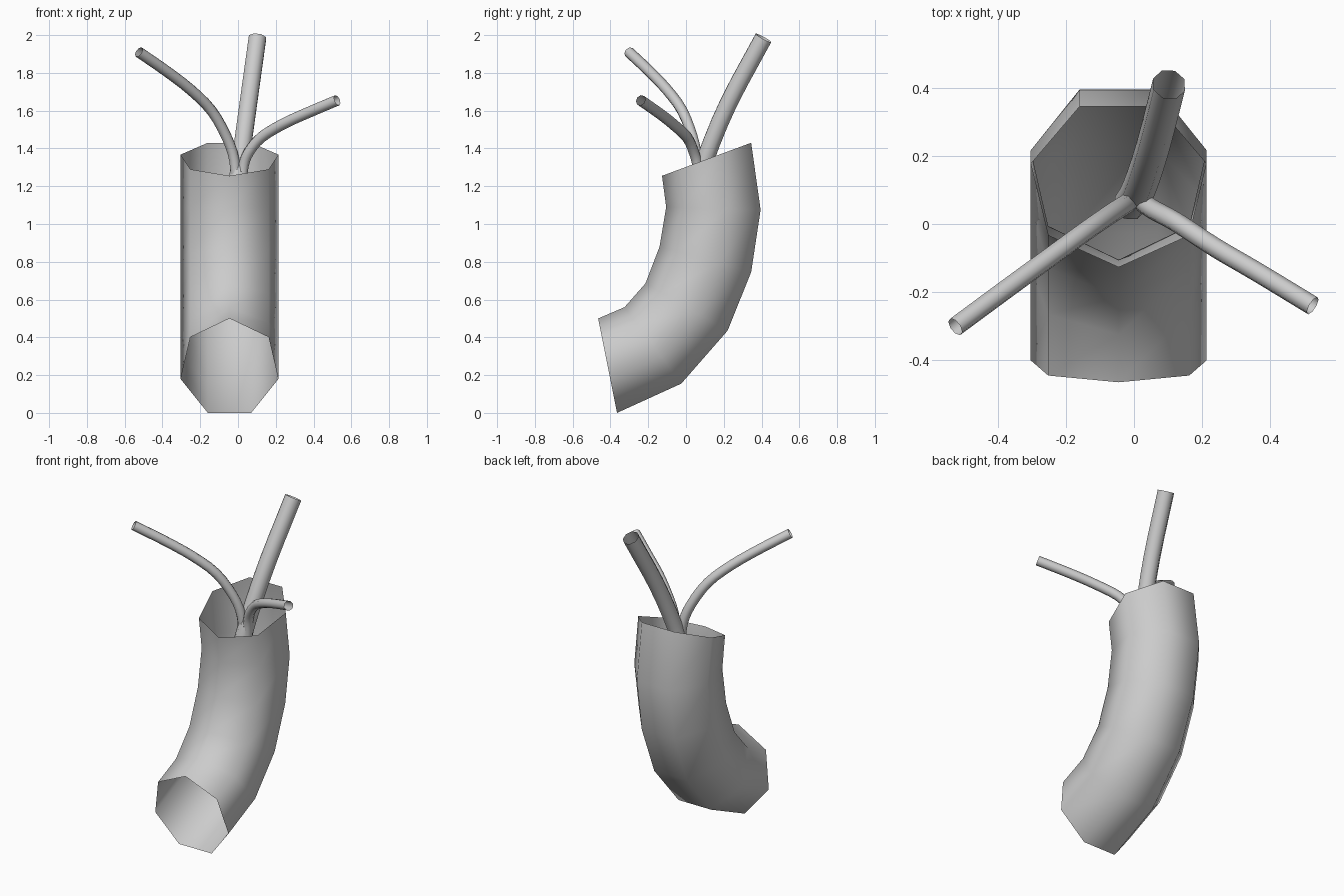
import bpy, math
from mathutils import Vector

if "Cube" in bpy.data.objects:
    bpy.data.objects.remove(bpy.data.objects["Cube"])


def make_mesh(name, verts, rings, sides):
    """Open smooth tube from consecutive rings of vertices."""
    faces = []
    for r in range(rings - 1):
        for k in range(sides):
            n = (k + 1) % sides
            faces.append((r * sides + k, r * sides + n,
                          (r + 1) * sides + n, (r + 1) * sides + k))
    me = bpy.data.meshes.new(name)
    me.from_pydata(verts, [], faces)
    for p in me.polygons:
        p.use_smooth = True
    ob = bpy.data.objects.new(name, me)
    bpy.context.collection.objects.link(ob)
    return ob


# Main bent tube: seven sides, open ends; (front y, z), (back y, z) per ring
profile = [
    ((-0.465, 0.50), (-0.365, 0.00)),
    ((-0.325, 0.56), (-0.025, 0.155)),
    ((-0.215, 0.685), (0.22, 0.435)),
    ((-0.14, 0.88), (0.345, 0.745)),
    ((-0.105, 1.09), (0.395, 1.075)),
    ((-0.127, 1.255), (0.345, 1.43)),
]
SIDES, RADIUS, CX = 7, 0.265, -0.045
verts = []
for front, back in profile:
    for k in range(SIDES):
        a = 2 * math.pi * k / SIDES
        t = (1 - math.cos(a)) / (1 + math.cos(math.pi / SIDES))
        verts.append((CX + RADIUS * math.sin(a),
                      front[0] + (back[0] - front[0]) * t,
                      front[1] + (back[1] - front[1]) * t))
make_mesh("main_tube", verts, len(profile), SIDES)


# Thin branches: round tubes swept along a smooth path
def branch(name, pts, radius, sides=8, sub=3):
    p = [Vector(q) for q in pts]
    p = [2 * p[0] - p[1]] + p + [2 * p[-1] - p[-2]]
    path = []
    for i in range(1, len(p) - 2):
        a, b, c, d = p[i - 1:i + 3]
        for s in range(sub):
            t = s / sub
            path.append(0.5 * (2 * b + (c - a) * t + (2 * a - 5 * b + 4 * c - d) * t * t
                               + (3 * b - a - 3 * c + d) * t ** 3))
    path.append(p[-2])
    verts, u = [], Vector((1, 0, 0))
    for i, q in enumerate(path):
        tan = (path[min(i + 1, len(path) - 1)] - path[max(i - 1, 0)]).normalized()
        u = (u - tan * u.dot(tan)).normalized()
        w = tan.cross(u)
        for k in range(sides):
            a = 2 * math.pi * (k + 0.5) / sides
            verts.append(q + radius * (math.cos(a) * u + math.sin(a) * w))
    return make_mesh(name, verts, len(path), sides)


branch("thick_branch", [(-0.01, 0.06, 1.18), (0.015, 0.105, 1.35),
                        (0.055, 0.225, 1.64), (0.103, 0.41, 1.985)], 0.05)
branch("left_branch", [(-0.01, 0.07, 1.2), (-0.02, 0.06, 1.34), (-0.06, 0.035, 1.46),
                       (-0.14, -0.02, 1.6), (-0.25, -0.10, 1.71),
                       (-0.38, -0.195, 1.81), (-0.525, -0.302, 1.91)], 0.029)
branch("right_branch", [(0.02, 0.065, 1.2), (0.03, 0.06, 1.31), (0.06, 0.04, 1.385),
                        (0.125, 0.005, 1.46), (0.24, -0.07, 1.53),
                        (0.36, -0.14, 1.585), (0.525, -0.24, 1.655)], 0.029)
